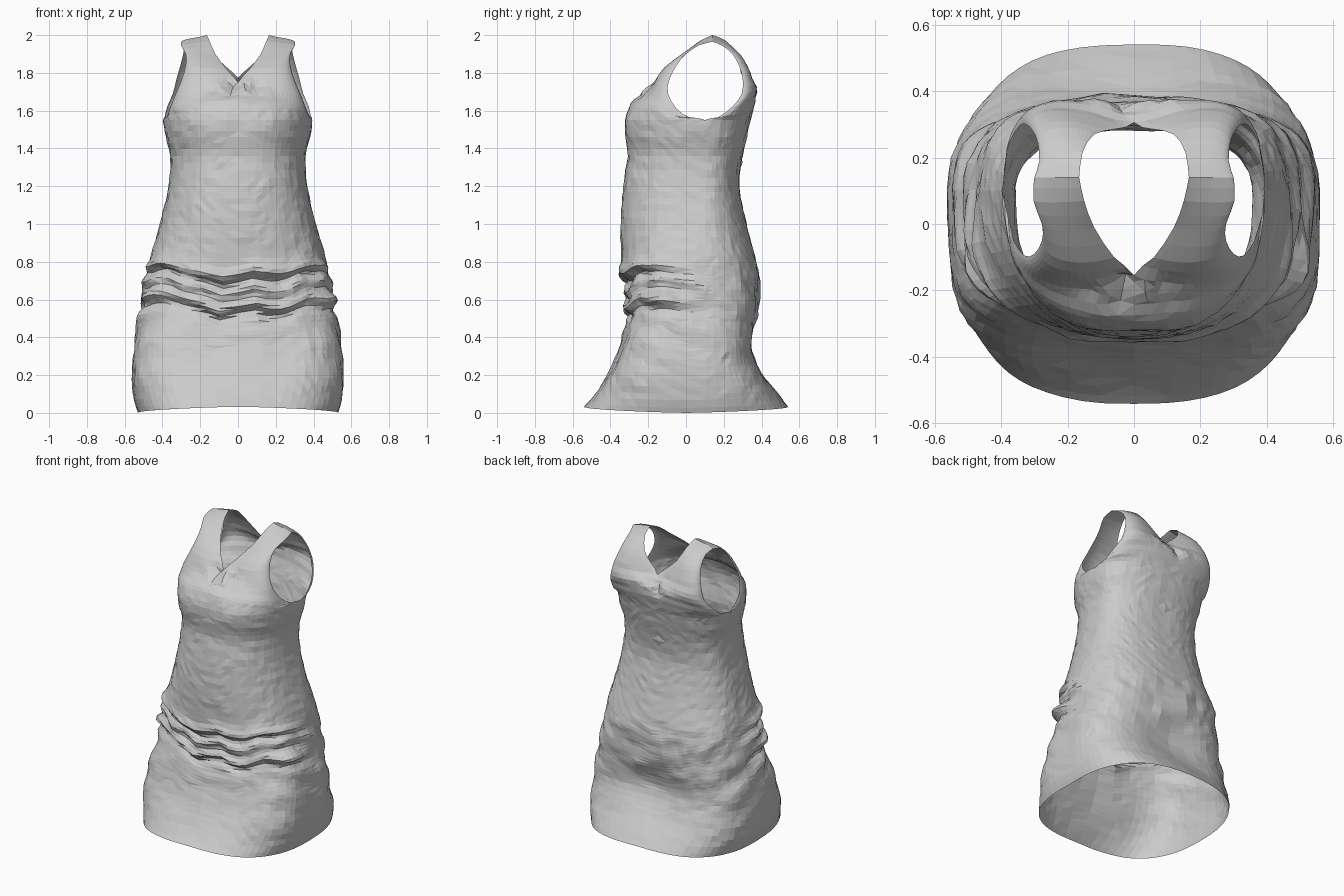
import bpy, bmesh, math
from mathutils import Vector, noise

if "Cube" in bpy.data.objects:
    bpy.data.objects.remove(bpy.data.objects["Cube"])

# Body stations: z, half width, front y, back y, squareness
BODY = [
    (0.04, .530, -.540, .540, 2.7), (0.10, .550, -.485, .492, 2.9),
    (0.20, .560, -.420, .418, 3.2), (0.33, .552, -.362, .368, 3.2),
    (0.50, .522, -.312, .380, 2.9), (0.65, .497, -.316, .388, 2.7),
    (0.80, .468, -.340, .372, 2.5), (1.00, .412, -.345, .320, 2.4),
    (1.20, .368, -.332, .283, 2.4), (1.36, .358, -.310, .300, 2.4),
    (1.46, .382, -.318, .322, 2.4), (1.55, .395, -.318, .342, 2.4),
]
# Straps: centre/neck edge xyz, armhole edge xyz, squareness
FRONT = [
    (0, -.300, 1.62, .380, .02, 1.565, 2.4), (0, -.275, 1.66, .362, -.05, 1.61, 2.3),
    (0, -.205, 1.705, .330, -.095, 1.69, 2.1), (0, -.150, 1.75, .300, -.090, 1.76, 2.0),
    (.06, -.100, 1.82, .277, -.050, 1.84, 1.8), (.12, -.010, 1.90, .277, .000, 1.90, 1.6),
    (.15, .070, 1.968, .303, .070, 1.945, 1.5), (.165, .140, 2.0, .300, .140, 1.965, 1.5),
]
BACK = [
    (0, .360, 1.62, .388, .17, 1.565, 2.4), (0, .372, 1.68, .375, .245, 1.62, 2.3),
    (0, .350, 1.735, .345, .295, 1.69, 2.1), (0, .300, 1.775, .325, .300, 1.77, 2.0),
    (.06, .285, 1.83, .305, .280, 1.84, 1.8), (.12, .270, 1.89, .290, .245, 1.90, 1.6),
    (.155, .215, 1.968, .285, .190, 1.945, 1.5), (.165, .140, 2.0, .300, .140, 1.965, 1.5),
]
COLS = 16


def body_rows(back):
    rows = []
    for z, w, yf, yb, p in BODY:
        hem = .035 * max(0, 1 - z / .4)
        rows.append((0, yb if back else yf, z, w, .1 * z / 1.55, z - hem, p))
    return rows


def spline(rows, step):
    """Catmull-Rom through rows, spacing set by height, finer at the folds."""
    out = []
    n = len(rows)
    for i in range(n - 1):
        a, b, c, d = (rows[max(0, min(n - 1, j))] for j in (i - 1, i, i + 1, i + 2))
        fine = .55 if .3 < b[2] < .75 else 1
        count = max(2, round((c[2] - b[2]) / (step * fine)))
        for s in range(count):
            t = s / count
            out.append([.5 * (2 * q + (r - p) * t + (2 * p - 5 * q + 4 * r - u) * t * t
                              + (3 * q - p - 3 * r + u) * t ** 3)
                        for p, q, r, u in zip(a, b, c, d)])
    out.append(list(rows[-1]))
    return out


def gauss(v, w):
    return math.exp(-(v / w) ** 2)


def drape(p):
    """Gathered folds across the hips, loose crumples and bust shaping."""
    x, y, z = p
    front = max(0, min(1, (.12 - y) / .3))
    # rows sag toward the middle so the folds run diagonally
    sag = .36 * (x * x - .1) + .05 * noise.noise(Vector((x * 6, y * 6, 2)))
    dz = front * sag * gauss(z - .64, .2)
    d = .012 * noise.noise(Vector((x * 5, y * 5, z * 6))) * gauss(z - .45, .4)
    for i, (zc, amp) in enumerate(((.735, .03), (.65, .014), (.56, .034))):
        vary = .8 + .6 * noise.noise(Vector((x * 5, i * 3.1, 5)))
        v = z - zc + .03 * noise.noise(Vector((x * 8, i * 4.7, 1)))
        d += front * amp * vary * (gauss(v - .025, .03) - gauss(v + .02, .026))
    # side creases and diagonal skirt pulls
    side = gauss(abs(x) - .5, .12)
    d += .010 * side * math.sin(z * 30 + y * 14) * gauss(z - .5, .25)
    d += .022 * noise.noise(Vector((x * 9, y * 6 + z * 5, z * 9))) * gauss(z - .62, .18)
    if y > .1:      # hollow under the seat
        d -= .04 * gauss(x, .24) * gauss(z - .36, .13)
    if y < 0:       # gathered point below the neckline, bust
        d += .06 * noise.noise(Vector((x * 14, 1, z * 22))) * gauss(z - 1.71, .05) * gauss(x, .13)
        d += .014 * gauss(abs(x) - .17, .11) * gauss(z - 1.52, .09)
        d -= .012 * gauss(abs(x) - .2, .12) * gauss(z - .33, .12)
    elif z > 1.6:   # crumple behind the back neckline
        d += .05 * noise.noise(Vector((x * 12, 4, z * 20))) * gauss(z - 1.72, .05) * gauss(x, .13)
    # loose cloth facets, kept off the open edges
    if .08 < z < 1.6:
        d += .006 * noise.noise(Vector((x * 23, y * 23, z * 23)))
    out = Vector((x, y, 0)).normalized()
    return Vector(p) + out * d + Vector((0, 0, dz))


def panel(bm, back, s):
    strap = BACK if back else FRONT
    grid = []
    for ix, iy, iz, ox, oy, oz, p in spline(body_rows(back) + strap, .036):
        row = []
        lift = max(0, min(1, (iz - 1.68) / .08)) * max(0, min(1, (2 - iz) / .2))
        for k in range(COLS + 1):
            f = k / COLS
            a = f * math.pi / 2
            cx, cy = math.sin(a) ** (2 / p), max(0, math.cos(a)) ** (2 / p)
            x = ix + (ox - ix) * cx
            y = oy + (iy - oy) * cy
            y += (.05 if back else -.03) * lift * math.sin(math.pi * f)
            z = iz + (oz - iz) * f
            row.append(bm.verts.new(drape((s * x, y, z))))
        grid.append(row)
    for r0, r1 in zip(grid, grid[1:]):
        for k in range(COLS):
            bm.faces.new((r0[k], r0[k + 1], r1[k + 1], r1[k]))


# Dress: four matching panels welded at the seams
bm = bmesh.new()
for back in (False, True):
    for s in (-1, 1):
        panel(bm, back, s)
bmesh.ops.remove_doubles(bm, verts=bm.verts, dist=.002)
bmesh.ops.recalc_face_normals(bm, faces=bm.faces)
# settle onto the floor
low = min(v.co.z for v in bm.verts)
for v in bm.verts:
    v.co.z -= low * max(0, 1 - v.co.z / .4)
bmesh.ops.triangulate(bm, faces=bm.faces)
mesh = bpy.data.meshes.new("dress")
bm.to_mesh(mesh)
bm.free()
dress = bpy.data.objects.new("dress", mesh)
bpy.context.collection.objects.link(dress)
